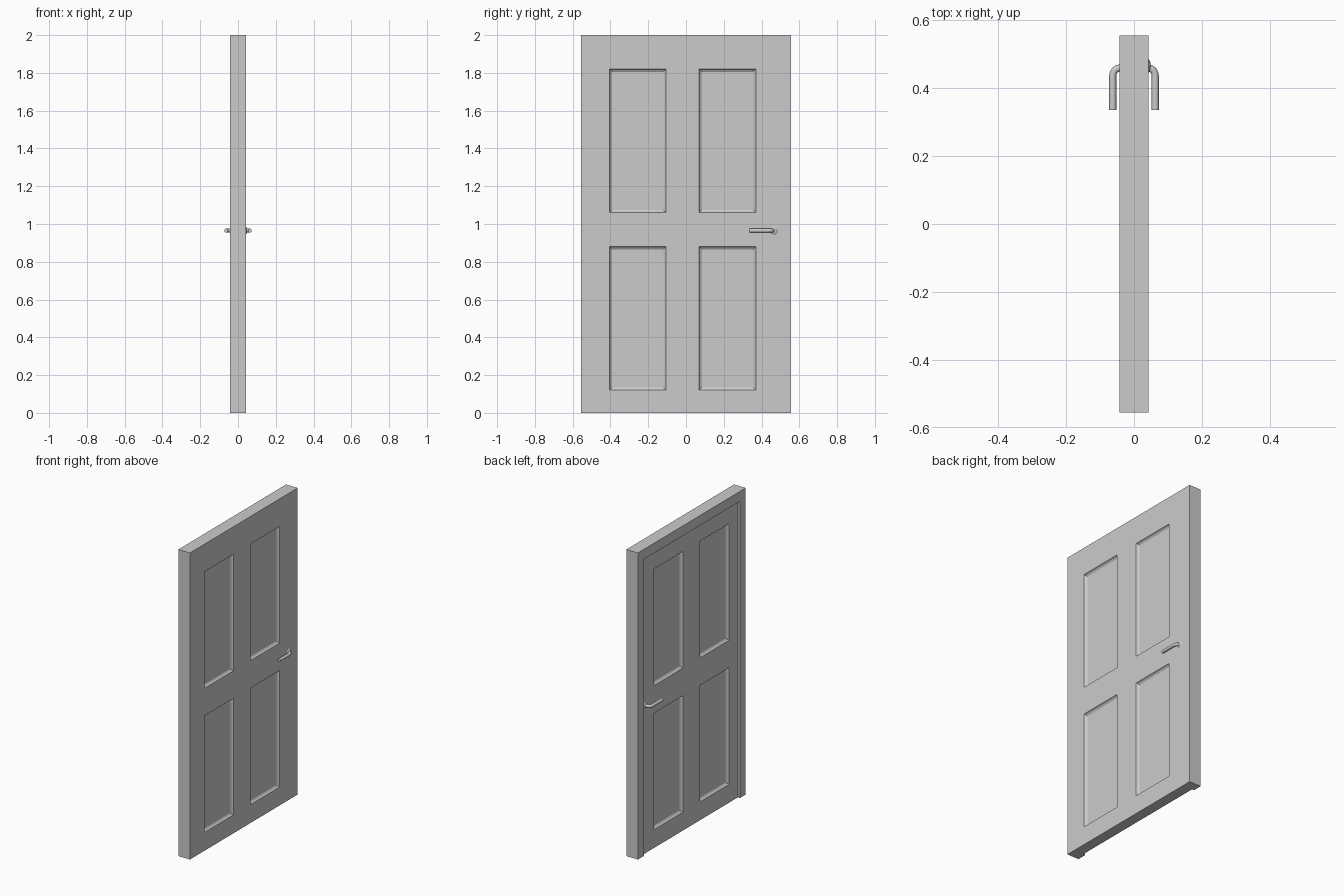
import bpy, bmesh, math

if "Cube" in bpy.data.objects:
    bpy.data.objects.remove(bpy.data.objects["Cube"])

FRONT, BACK, RECESS = 0.042, -0.042, -0.027
W, H = 0.555, 2.0            # half width, height
IW, IH = 0.495, 1.935        # inner edge of the frame
YS = [-W, -IW, -0.405, -0.105, 0.07, 0.37, IW, W]
ZS = [0, 0.12, 0.88, 1.06, 1.82, IH, H]

# Door with surrounding frame, one mesh
bm = bmesh.new()


def quad(*pts):
    return bm.faces.new([bm.verts.new(p) for p in pts])


panels = []
for i, (y0, y1) in enumerate(zip(YS, YS[1:])):
    for j, (z0, z1) in enumerate(zip(ZS, ZS[1:])):
        frame = i in (0, 6) or j == 5
        xb = BACK if frame else RECESS
        f = quad((FRONT, y0, z0), (FRONT, y1, z0), (FRONT, y1, z1), (FRONT, y0, z1))
        b = quad((xb, y0, z1), (xb, y1, z1), (xb, y1, z0), (xb, y0, z0))
        if i in (2, 4) and j in (1, 3):
            panels += [f, b]

# Outer edges, bottom and the stepped reveal of the frame
for s in (-1, 1):
    quad((BACK, s * W, 0), (FRONT, s * W, 0), (FRONT, s * W, H), (BACK, s * W, H))
    quad((BACK, s * IW, 0), (RECESS, s * IW, 0), (RECESS, s * IW, IH), (BACK, s * IW, IH))
    quad((BACK, s * W, 0), (FRONT, s * W, 0), (FRONT, s * IW, 0), (BACK, s * IW, 0))
quad((BACK, -W, H), (FRONT, -W, H), (FRONT, W, H), (BACK, W, H))
quad((BACK, -IW, IH), (RECESS, -IW, IH), (RECESS, IW, IH), (BACK, IW, IH))
quad((RECESS, -IW, 0), (FRONT, -IW, 0), (FRONT, IW, 0), (RECESS, IW, 0))

# Sunken panels with a two-step moulding
bm.normal_update()
for width, depth in ((0.005, -0.009), (0.009, -0.006)):
    bmesh.ops.inset_individual(bm, faces=panels, thickness=width, depth=depth,
                               use_even_offset=True)
bmesh.ops.remove_doubles(bm, verts=bm.verts, dist=1e-5)
bmesh.ops.recalc_face_normals(bm, faces=bm.faces)
mesh = bpy.data.meshes.new("panelled_door")
bm.to_mesh(mesh)
bm.free()
bpy.context.collection.objects.link(bpy.data.objects.new("panelled_door", mesh))

# Lever handles on both sides
Z = 0.965
for side, s in (("front", 1), ("back", -1)):
    base = FRONT if s > 0 else -RECESS
    path = [(base - 0.005, 0.459)]
    for k in range(6):
        a = math.radians(90 - 18 * k)
        path.append((0.0425 + 0.020 * math.cos(a), 0.435 + 0.024 * math.sin(a)))
    path.append((0.0625, 0.335))
    cu = bpy.data.curves.new(side + "_handle", 'CURVE')
    cu.dimensions = '3D'
    cu.bevel_depth = 0.0105
    cu.bevel_resolution = 3
    cu.use_fill_caps = True
    sp = cu.splines.new('POLY')
    sp.points.add(len(path) - 1)
    for p, (x, y) in zip(sp.points, path):
        p.co = (s * x, y, Z, 1)
    bpy.context.collection.objects.link(bpy.data.objects.new(side + "_handle", cu))

    # Small rose at the foot of the lever
    bpy.ops.mesh.primitive_cone_add(vertices=24, radius1=0.022, radius2=0.012, depth=0.006,
                                    location=(s * (base + 0.003), 0.465, Z),
                                    rotation=(0, s * math.pi / 2, 0))
    bpy.context.object.name = side + "_rose"
    bpy.ops.object.shade_smooth_by_angle()
